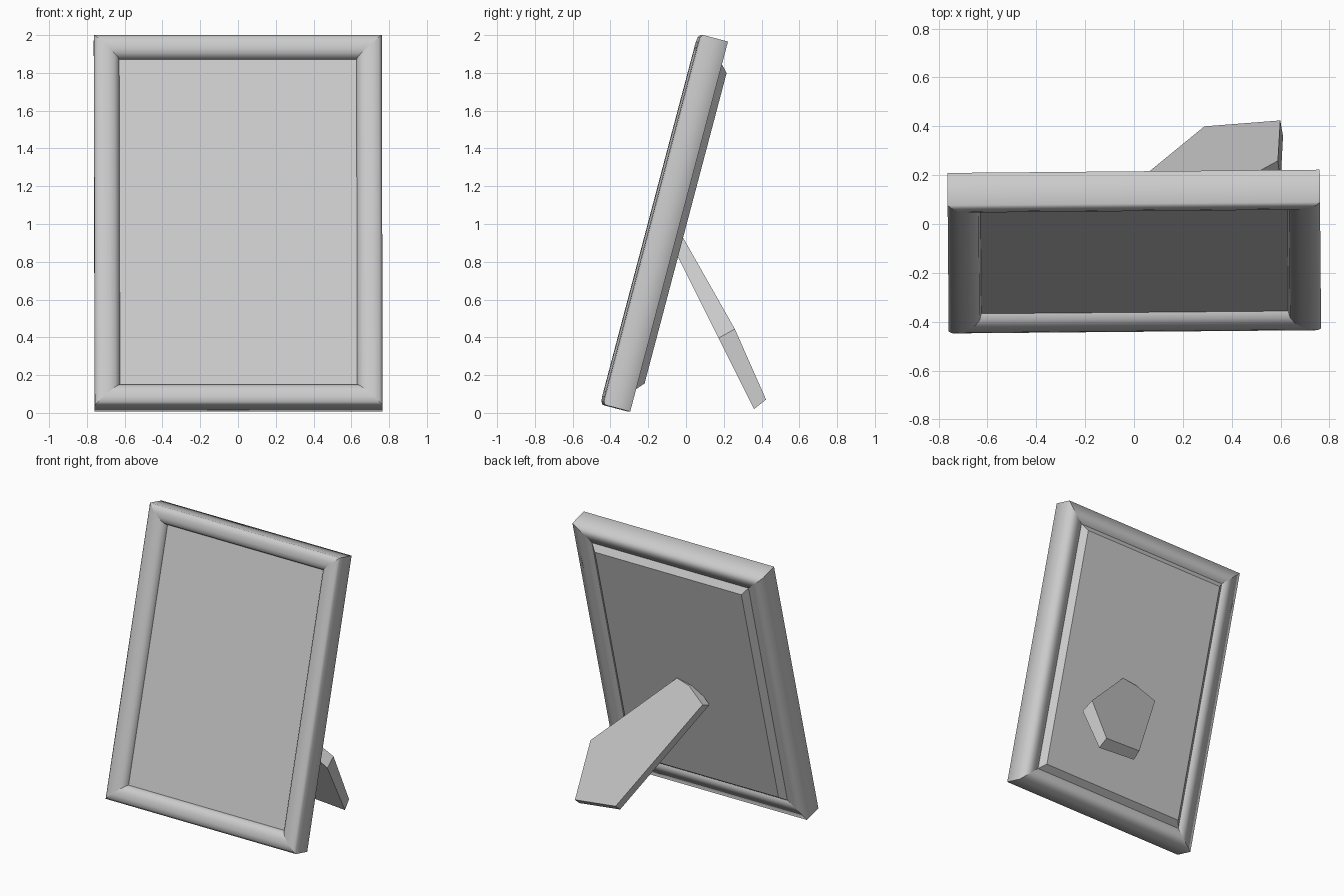
import bpy, bmesh
from math import radians
from mathutils import Matrix, Vector

cube = bpy.data.objects.get("Cube")
if cube:
    bpy.data.objects.remove(cube, do_unlink=True)

grey = bpy.data.materials.new("light_grey")
grey.use_nodes = True
grey.diffuse_color = (0.6, 0.6, 0.6, 1)
grey.node_tree.nodes["Principled BSDF"].inputs["Base Color"].default_value = (0.6, 0.6, 0.6, 1)

# Frame space: x across, y from front (-) to back (+), z up the leaning frame
LEAN = (Matrix.Rotation(radians(0.5), 4, "Z") @ Matrix.Translation((0, -0.302, 0.007))
        @ Matrix.Rotation(radians(-14.8), 4, "X"))
HALF_W, HEIGHT = 0.762, 2.026
BAR_W, BAR_H = 0.135, 0.123


def finish(name, bm, matrix=Matrix(), smooth=False):
    bmesh.ops.recalc_face_normals(bm, faces=bm.faces)
    for face in bm.faces:
        face.smooth = smooth
    mesh = bpy.data.meshes.new(name)
    bm.to_mesh(mesh)
    bm.free()
    mesh.transform(matrix)
    mesh.materials.append(grey)
    obj = bpy.data.objects.new(name, mesh)
    bpy.context.collection.objects.link(obj)
    return obj


def loft(bm, rings):
    """Join closed rings of points into a tube with capped ends."""
    loops = [[bm.verts.new(p) for p in ring] for ring in rings]
    for a, b in zip(loops, loops[1:]):
        for i in range(len(a)):
            j = (i + 1) % len(a)
            bm.faces.new((a[i], a[j], b[j], b[i]))
    bm.faces.new(loops[0])
    bm.faces.new(loops[-1])


# Bar cross-section: (fraction inward from the outer edge, depth)
PROFILE = [(0, 0), (0, -0.07), (0, -0.137), (0.12, -0.148), (0.35, -0.152),
           (0.6, -0.149), (0.8, -0.138), (0.94, -0.12), (1, -0.09), (1, 0)]


def corner(sx, top):
    return [(sx * (HALF_W - t * BAR_W), d,
             HEIGHT - t * BAR_H if top else t * BAR_H) for t, d in PROFILE]


# Four mitred bars
bars = {"top_bar": ((-1, 1), (1, 1)), "bottom_bar": ((-1, 0), (1, 0)),
        "left_bar": ((1, 0), (1, 1)), "right_bar": ((-1, 0), (-1, 1))}
for name, (start, end) in bars.items():
    bm = bmesh.new()
    loft(bm, [corner(*start), corner(*end)])
    ends = [f for f in bm.faces if len(f.verts) > 4]
    bmesh.ops.delete(bm, geom=ends, context="FACES_ONLY")
    finish(name, bm, LEAN, smooth=True)


def panel_ring(inset, depth):
    x = HALF_W - BAR_W + 0.01 - inset
    low, high = BAR_H - 0.01 + inset, HEIGHT - BAR_H + 0.01 - inset
    return [(-x, depth, low), (x, depth, low), (x, depth, high), (-x, depth, high)]


# Picture panel with a bevelled back board
bm = bmesh.new()
loft(bm, [panel_ring(0, -0.094), panel_ring(0.01, 0), panel_ring(0.05, 0.037)])
finish("picture_panel", bm, LEAN)

# Slanted stand: (x, distance down the leg, thickness) around its outline
OUTLINE = [(0.08, -0.11, 0.07), (-0.03, -0.08, 0.07), (-0.17, 0.03, 0.065),
           (0.29, 0.96, 0.07), (0.61, 1.0, 0.08), (0.6, 0.53, 0.1)]
normal = Vector((0, 0.89, 0.45))
front = [Vector((x, -0.04 + 0.4 * k, 0.82 - 0.8 * k)) for x, k, _ in OUTLINE]
back = [p + normal * o[2] for p, o in zip(front, OUTLINE)]
middle = sum(back, Vector()) / len(back)
back = [p.lerp(middle, 0.03) for p in back]
bm = bmesh.new()
loft(bm, [front, back])
stand = finish("stand_leg", bm)
bpy.context.view_layer.objects.active = stand
stand.select_set(True)
bpy.ops.object.shade_smooth_by_angle(angle=radians(35))
